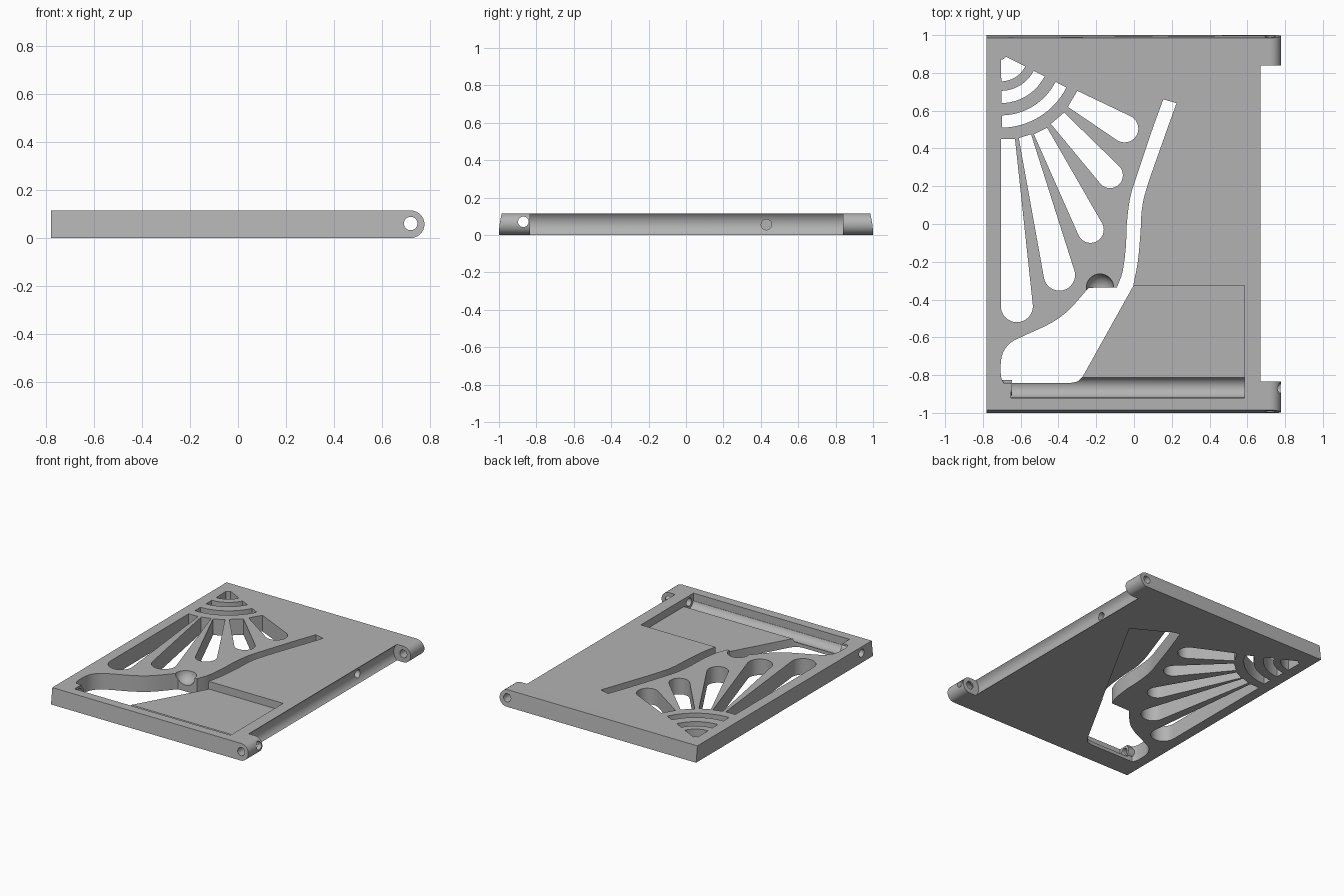
import bpy, bmesh
from math import radians, cos, sin, pi
from mathutils import Vector, Matrix

cube = bpy.data.objects.get("Cube")
if cube:
    bpy.data.objects.remove(cube, do_unlink=True)

TOP = 0.115
FLOOR = 0.06
HINGE = (0.72, 0.0575)   # hinge axis in x, z
BORE_Y = -0.87

grey = bpy.data.materials.new("plain grey")
grey.use_nodes = True
grey.diffuse_color = (0.45, 0.45, 0.45, 1)
grey.node_tree.nodes["Principled BSDF"].inputs["Base Color"].default_value = (0.45, 0.45, 0.45, 1)


def make(name, bm):
    bmesh.ops.recalc_face_normals(bm, faces=bm.faces)
    mesh = bpy.data.meshes.new(name)
    bm.to_mesh(mesh)
    bm.free()
    mesh.materials.append(grey)
    ob = bpy.data.objects.new(name, mesh)
    bpy.context.collection.objects.link(ob)
    return ob


def prism(name, outline, z0=-0.1, z1=0.3):
    bm = bmesh.new()
    face = bm.faces.new([bm.verts.new((x, y, z0)) for x, y in outline])
    ext = bmesh.ops.extrude_face_region(bm, geom=[face])["geom"]
    bmesh.ops.translate(bm, vec=(0, 0, z1 - z0), verts=[v for v in ext if isinstance(v, bmesh.types.BMVert)])
    return make(name, bm)


def rod(name, a, b, r, sides=48):
    a, b = Vector(a), Vector(b)
    turn = (b - a).to_track_quat('Z', 'Y').to_matrix().to_4x4()
    bm = bmesh.new()
    bmesh.ops.create_cone(bm, cap_ends=True, segments=sides, radius1=r, radius2=r,
                          depth=(b - a).length, matrix=Matrix.Translation((a + b) / 2) @ turn)
    return make(name, bm)


def arc(cx, cy, r, a0, a1, n=16):
    return [(cx + r * cos(radians(a0 + (a1 - a0) * i / n)),
             cy + r * sin(radians(a0 + (a1 - a0) * i / n))) for i in range(n + 1)]


def smooth(points, steps=6):
    # Catmull-Rom curve through the given points
    p = [Vector(q) for q in points]
    p = [2 * p[0] - p[1]] + p + [2 * p[-1] - p[-2]]
    out = []
    for i in range(1, len(p) - 2):
        a, b, c, d = p[i - 1:i + 3]
        for k in range(steps):
            t = k / steps
            out.append((b + (c - a) * t / 2 + (a - 2.5 * b + 2 * c - d / 2) * t * t
                        + (3 * b - a - 3 * c + d) * t ** 3 / 2).to_tuple())
    return out + [p[-2].to_tuple()]


def petal(base_a, base_b, centre, r):
    # Convex wedge from a short base to a round end
    bm = bmesh.new()
    for z in (-0.1, 0.3):
        for x, y in [base_a, base_b] + arc(*centre, r, 0, 348.75, 31):
            bm.verts.new((x, y, z))
    hull = bmesh.ops.convex_hull(bm, input=bm.verts)
    loose = [v for v in hull["geom_interior"] if isinstance(v, bmesh.types.BMVert)]
    bmesh.ops.delete(bm, geom=loose, context='VERTS')
    bmesh.ops.dissolve_limit(bm, angle_limit=0.01, verts=bm.verts, edges=bm.edges)
    return make("petal_cutter", bm)


def cut(target, cutter, keep=False):
    mod = target.modifiers.new("cut", 'BOOLEAN')
    mod.operation, mod.solver, mod.object = 'DIFFERENCE', 'EXACT', cutter
    graph = bpy.context.evaluated_depsgraph_get()
    graph.update()
    mesh = bpy.data.meshes.new_from_object(target.evaluated_get(graph))
    target.modifiers.clear()
    target.data = mesh
    if not keep:
        bpy.data.objects.remove(cutter, do_unlink=True)


# Plate body: side profile with a round hinge end, extruded front to back
hx, hz = HINGE
profile = [(-0.78, TOP), (-0.78, 0)] + arc(hx, hz, hz, -90, 90, 24)
bm = bmesh.new()
rings = [[bm.verts.new((x, s * (1 - 0.015 * (z / TOP) ** 2), z)) for x, z in profile] for s in (-1, 1)]
for ring in rings:
    bm.faces.new(ring)
for i in range(len(profile)):
    j = (i + 1) % len(profile)
    bm.faces.new((rings[0][i], rings[0][j], rings[1][j], rings[1][i]))
plate = make("plate", bm)

# Concave hinge clearance between the two lugs, then the pin hole
cut(plate, rod("clearance_cutter", (hx, -0.835, hz), (hx, 0.84, hz), 0.076, 64))
cut(plate, rod("pin_cutter", (hx, -1.2, hz + 0.003), (hx, 1.2, hz + 0.003), 0.028))
cut(plate, rod("edge_hole_cutter", (0.45, 0.43, 0.055), (0.75, 0.43, 0.055), 0.028))

# Quarter rings of the flower
FX, FY = -0.705, 0.9
for r0, r1 in ((0.03, 0.145), (0.195, 0.26), (0.325, 0.39)):
    cut(plate, prism("ring_cutter", arc(FX, FY, r1, -89, -27) + arc(FX, FY, r0, -27, -89)))

# Petals
for spec in (((-0.705, 0.45), (-0.63, 0.45), (-0.62, -0.435), 0.085),
             ((-0.61, 0.455), (-0.545, 0.475), (-0.395, -0.27), 0.083),
             ((-0.53, 0.475), (-0.46, 0.51), (-0.23, -0.03), 0.07),
             ((-0.44, 0.53), (-0.37, 0.59), (-0.127, 0.258), 0.068),
             ((-0.35, 0.62), (-0.30, 0.705), (-0.05, 0.505), 0.073)):
    cut(plate, petal(*spec))

# Curved through opening that runs up into a narrow slot
left_edge = smooth([(-0.09, -0.335), (-0.06, -0.25), (-0.043, -0.12), (-0.038, 0), (-0.02, 0.14),
                    (0.02, 0.27), (0.09, 0.48), (0.155, 0.66)])
right_edge = smooth([(0.225, 0.64), (0.15, 0.43), (0.07, 0.2), (0.042, 0.08), (0.034, -0.05),
                     (0.02, -0.2), (-0.005, -0.33)])
lower_edge = smooth([(-0.27, -0.805), (-0.30, -0.833), (-0.34, -0.842)])
bay_edge = smooth([(-0.69, -0.842), (-0.705, -0.8), (-0.70, -0.7), (-0.66, -0.635), (-0.59, -0.595),
                   (-0.45, -0.53), (-0.35, -0.46), (-0.24, -0.338)])
cut(plate, prism("opening_cutter", left_edge + right_edge + lower_edge + bay_edge))

# Pocket with a round trough along its front side
cut(plate, prism("pocket_cutter", [(-0.02, -0.325), (0.585, -0.325), (0.585, -0.92),
                                   (-0.65, -0.92), (-0.65, -0.8), (-0.3, -0.8)], FLOOR))
cut(plate, rod("trough_cutter", (-0.65, -0.865, 0.075), (0.585, -0.865, 0.075), 0.055, 64))

# Recess in the underside beside the slot
cut(plate, prism("recess_cutter", [(-0.005, -0.335), (0.46, 0.5), (0.19, 0.65), (0.0, 0.05)], -0.1, FLOOR - 0.01))

# Finger scallop
bm = bmesh.new()
bmesh.ops.create_uvsphere(bm, u_segments=32, v_segments=16, radius=0.073,
                          matrix=Matrix.Translation((-0.18, -0.337, TOP + 0.003)))
cut(plate, make("scallop_cutter", bm))

# Collar at the trough end, and the long bore through everything
collar = rod("bore_collar", (-0.72, -0.867, 0.07), (-0.645, -0.867, 0.07), 0.042, 16)
bore = rod("bore_cutter", (-0.9, BORE_Y, 0.07), (0.9, BORE_Y, 0.07), 0.028)
cut(collar, bore, keep=True)
cut(plate, bore)

for ob in (plate, collar):
    bpy.ops.object.select_all(action='DESELECT')
    ob.select_set(True)
    bpy.context.view_layer.objects.active = ob
    bpy.ops.object.shade_smooth_by_angle(angle=radians(30))
